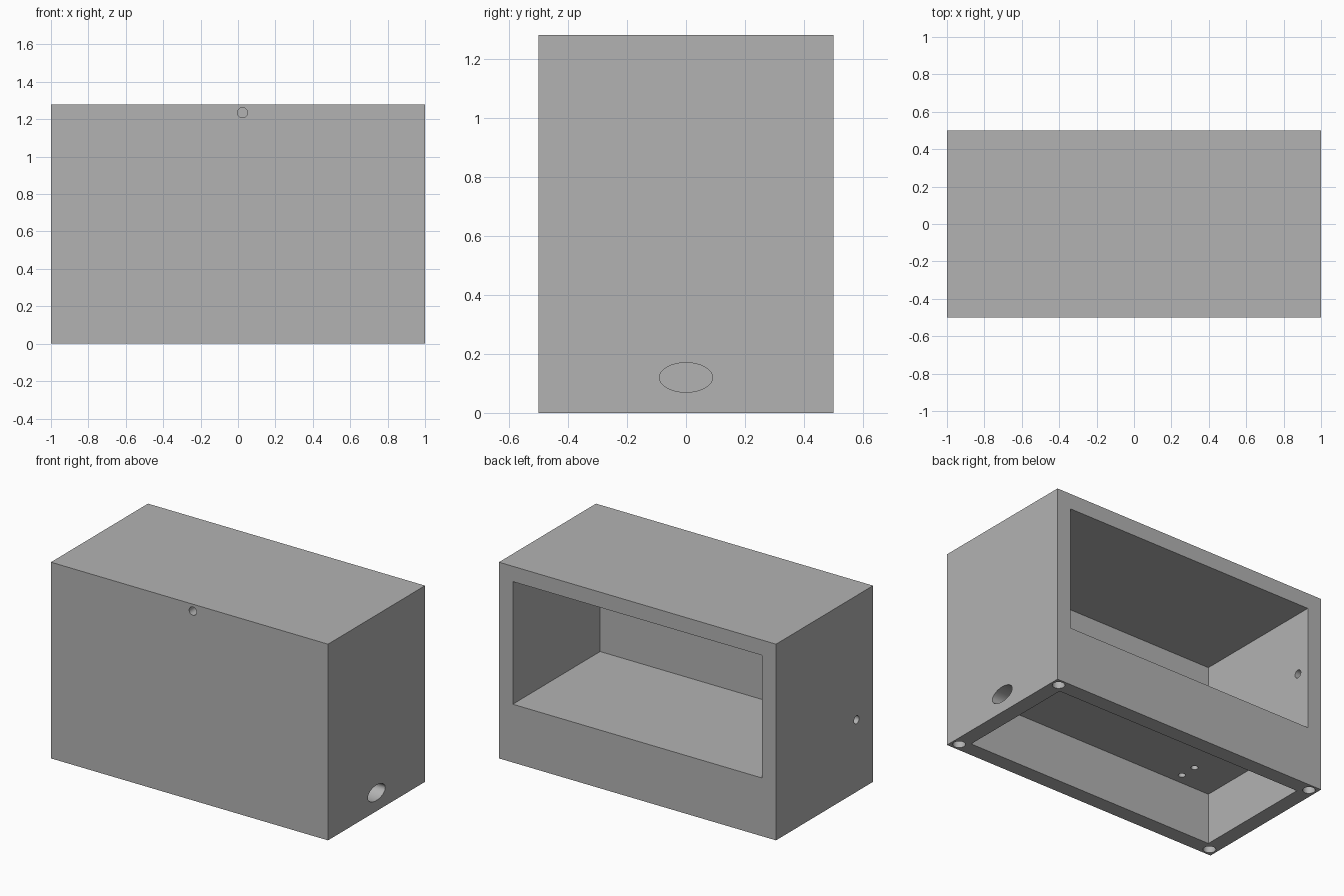
import bpy, math
from mathutils import Vector

if "Cube" in bpy.data.objects:
    bpy.data.objects.remove(bpy.data.objects["Cube"])

grey = bpy.data.materials.new("plain grey")
grey.diffuse_color = (0.45, 0.45, 0.45, 1)
grey.use_nodes = True
grey.node_tree.nodes["Principled BSDF"].inputs["Base Color"].default_value = grey.diffuse_color


def box(name, lo, hi):
    lo, hi = Vector(lo), Vector(hi)
    bpy.ops.mesh.primitive_cube_add(size=1, location=(lo + hi) / 2)
    ob = bpy.context.object
    ob.name = name
    ob.scale = hi - lo
    bpy.ops.object.transform_apply(location=True, rotation=True, scale=True)
    return ob


def drill(name, axis, start, end, centre, radii):
    """Round or oval cutter along an axis; centre and radii in the other two axes."""
    pos = list(centre)
    pos.insert(axis, (start + end) / 2)
    rot = [(0, math.pi / 2, 0), (math.pi / 2, 0, 0), (0, 0, 0)][axis]
    bpy.ops.mesh.primitive_cylinder_add(vertices=48, radius=1, depth=abs(end - start), rotation=rot)
    ob = bpy.context.object
    ob.name = name
    bpy.ops.object.transform_apply(location=False, rotation=True, scale=False)
    size = list(radii)
    size.insert(axis, 1)
    ob.scale = size
    ob.location = pos
    bpy.ops.object.transform_apply(location=True, rotation=False, scale=True)
    return ob


# Solid outer case
case = box("case", (-1, -0.5, 0), (1, 0.5, 1.28))
case.data.materials.append(grey)

cutters = [
    # Upper compartment, open at the back, and lower compartment, open below
    box("upper_compartment", (-0.9, -0.4, 0.38), (0.9, 0.6, 1.18)),
    box("lower_compartment", (-0.9, -0.4, -0.1), (0.9, 0.4, 0.33)),
    # Oval cable opening in the right wall
    drill("cable_opening", 0, 0.85, 1.1, (0, 0.12), (0.09, 0.05)),
    # Small hole through the left wall, and a blind pocket inside it
    drill("left_hole", 0, -1.1, -0.85, (-0.33, 0.47), (0.026, 0.026)),
    drill("inner_pocket", 0, -0.95, -0.85, (0.41, 0.78), (0.026, 0.026)),
    # Blind hole high on the front
    drill("front_hole", 1, -0.6, -0.4, (0.024, 1.235), (0.027, 0.027)),
]
# Pair of holes through the shelf
for y in (-0.33, -0.215):
    cutters.append(drill("shelf_hole", 2, 0.3, 0.41, (-0.64, y), (0.021, 0.021)))
# Blind screw holes in the bottom corners
for x in (-0.95, 0.95):
    for y in (-0.45, 0.45):
        cutters.append(drill("screw_hole", 2, -0.1, 0.1, (x, y), (0.037, 0.037)))

# Cut everything out of the case
bpy.ops.object.select_all(action='DESELECT')
case.select_set(True)
bpy.context.view_layer.objects.active = case
for c in cutters:
    c.hide_render = True
    m = case.modifiers.new("cut", 'BOOLEAN')
    m.operation = 'DIFFERENCE'
    m.solver = 'EXACT'
    m.object = c
    bpy.ops.object.modifier_apply(modifier=m.name)
for c in cutters:
    bpy.data.objects.remove(c)

bpy.ops.object.shade_smooth_by_angle(angle=math.radians(30))
